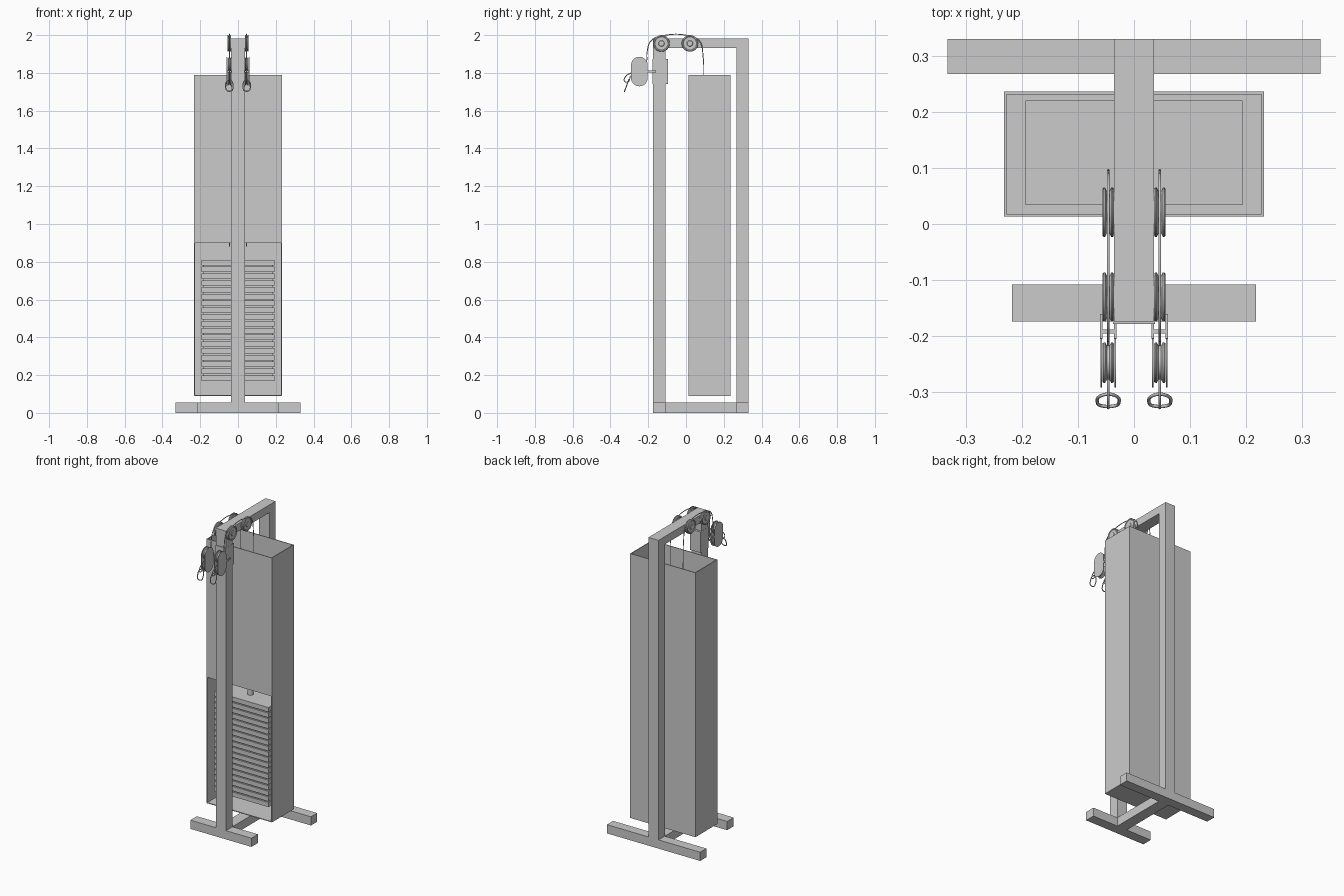
import bpy, bmesh, math
from mathutils import Vector, Matrix

if "Cube" in bpy.data.objects:
    bpy.data.objects.remove(bpy.data.objects["Cube"])


def finish(name, bm, smooth=False):
    bmesh.ops.recalc_face_normals(bm, faces=bm.faces)
    me = bpy.data.meshes.new(name)
    bm.to_mesh(me)
    bm.free()
    ob = bpy.data.objects.new(name, me)
    bpy.context.collection.objects.link(ob)
    if smooth:
        bpy.ops.object.select_all(action='DESELECT')
        ob.select_set(True)
        bpy.context.view_layer.objects.active = ob
        bpy.ops.object.shade_smooth_by_angle(angle=math.radians(35))
    return ob


def boxes(name, spans):
    """One object from boxes given as (x0, x1, y0, y1, z0, z1)."""
    bm = bmesh.new()
    for x0, x1, y0, y1, z0, z1 in spans:
        m = Matrix.Translation(((x0 + x1) / 2, (y0 + y1) / 2, (z0 + z1) / 2))
        m = m @ Matrix.Diagonal((x1 - x0, y1 - y0, z1 - z0, 1))
        bmesh.ops.create_cube(bm, size=1, matrix=m)
    return finish(name, bm)


def lathe_x(name, profile, centre, n=32):
    """Spin an (x offset, radius) profile about the x axis."""
    bm = bmesh.new()
    c = Vector(centre)
    rings = []
    for k in range(n):
        a = 2 * math.pi * k / n
        rings.append([bm.verts.new(c + Vector((x, r * math.cos(a), r * math.sin(a))))
                      for x, r in profile])
    for k in range(n):
        a, b = rings[k], rings[(k + 1) % n]
        for i in range(len(profile) - 1):
            bm.faces.new((a[i], a[i + 1], b[i + 1], b[i]))
    bm.faces.new([r[0] for r in rings])
    bm.faces.new([r[-1] for r in rings])
    return finish(name, bm, True)


def stadium(name, x, t, y, z, r, half, n=14):
    """Upright rounded plate of thickness t in the yz plane."""
    bm = bmesh.new()
    ring = []
    for sgn in (1, -1):
        for k in range(n + 1):
            a = math.pi * k / n
            ring.append((y + sgn * r * math.cos(a), z + sgn * (half + r * math.sin(a))))
    f = bm.faces.new([bm.verts.new((x - t / 2, p, q)) for p, q in ring])
    ext = bmesh.ops.extrude_face_region(bm, geom=[f])
    bmesh.ops.translate(bm, vec=(t, 0, 0),
                        verts=[v for v in ext['geom'] if isinstance(v, bmesh.types.BMVert)])
    return finish(name, bm, True)


def tube(name, pts, r, cyclic=False, handle='AUTO'):
    cu = bpy.data.curves.new(name, 'CURVE')
    cu.dimensions = '3D'
    cu.bevel_depth, cu.bevel_resolution, cu.resolution_u = r, 2, 8
    cu.use_fill_caps = not cyclic
    sp = cu.splines.new('BEZIER')
    sp.bezier_points.add(len(pts) - 1)
    sp.use_cyclic_u = cyclic
    for bp, p in zip(sp.bezier_points, pts):
        bp.co = p
        bp.handle_left_type = bp.handle_right_type = handle
    ob = bpy.data.objects.new(name, cu)
    bpy.context.collection.objects.link(ob)
    bpy.ops.object.select_all(action='DESELECT')
    ob.select_set(True)
    bpy.context.view_layer.objects.active = ob
    bpy.ops.object.convert(target='MESH')


# Frame of square tube
W = 0.036
boxes("front_foot", [(-0.217, 0.217, -0.174, -0.108, 0, 0.056)])
boxes("rear_foot", [(-0.332, 0.332, 0.267, 0.33, 0, 0.056)])
boxes("base_beam", [(-W, W, -0.108, 0.267, 0, 0.056)])
boxes("front_post", [(-W, W, -0.174, -0.108, 0.056, 1.932)])
boxes("rear_post", [(-W, W, 0.267, 0.33, 0.056, 1.932)])
boxes("top_beam", [(-W, W, -0.174, 0.33, 1.932, 1.982)])
boxes("post_collar", [(-W - .001, W + .001, -0.178, -0.094, 1.74, 1.874)])

# Shroud: open top, front panel only on the upper half
X, Y0, Y1, Z0, Z1, T = 0.232, 0.013, 0.236, 0.09, 1.79, 0.005
boxes("weight_shroud", [
    (-X, X, Y0, Y1, Z0, Z0 + T),
    (-X, -X + T, Y0, Y1, Z0 + T, Z1),
    (X - T, X, Y0, Y1, Z0 + T, Z1),
    (-X + T, X - T, Y1 - T, Y1, Z0 + T, Z1),
    (-X + T, X - T, Y0, Y0 + T, 0.9, Z1)])

# Weight stack with its lifting stem
N, low, high = 18, 0.17, 0.81
pitch = (high - low + 0.007) / N
boxes("weight_plates", [(-0.193, 0.193, 0.034, 0.22, low + i * pitch, low + (i + 1) * pitch - 0.007)
                        for i in range(N)])
boxes("stack_core", [(-0.185, 0.185, 0.042, 0.212, low + .005, high - .005)])
bm = bmesh.new()
bmesh.ops.create_cone(bm, cap_ends=True, segments=24, radius1=0.018, radius2=0.018, depth=0.06,
                      matrix=Matrix.Translation((0, 0.127, 0.84)))
finish("stack_stem", bm, True)


def sheave(R, w):
    """Grooved wheel profile with a raised hub."""
    half = [(w, 0.010), (w, 0.014), (w * .75, 0.016), (w * .75, R * .78), (w, R * .84),
            (w, R * .95), (w * .8, R), (w * .55, R), (w * .2, R * .84)]
    return [(-x, r) for x, r in half] + [(x, r) for x, r in reversed(half)]


for s, side in ((-1, "left"), (1, "right")):
    cx = s * 0.046
    # Top pulleys
    for y, where in ((-0.13, "front"), (0.021, "rear")):
        lathe_x(f"{side}_{where}_pulley", sheave(0.044, 0.010), (cx, y, 1.956))
    # Swivel block: two cheek plates around a pair of pulleys
    for o in (-1, 1):
        stadium(f"{side}_block_cheek", cx + o * 0.0125, 0.003, -0.247, 1.807, 0.044, 0.034)
        boxes(f"{side}_block_strap", [(cx + o * 0.0125 - .0025, cx + o * 0.0125 + .0025,
                                       -0.205, -0.16, 1.803, 1.813)])
    boxes(f"{side}_block_bracket", [(cx - 0.015, cx + 0.015, -0.195, -0.188, 1.803, 1.813)])
    for z, where in ((1.845, "upper"), (1.77, "lower")):
        lathe_x(f"{side}_{where}_block_pulley", sheave(0.036, 0.010), (cx, -0.247, z))
    # Cable over the top pulleys and through the block, ending in an eye
    path = [(0.094, 0.88), (0.094, 1.79), (0.091, 1.88), (0.07, 1.97), (0.021, 1.995),
            (-0.13, 1.995), (-0.185, 1.97), (-0.206, 1.91), (-0.212, 1.85), (-0.247, 1.809),
            (-0.29, 1.8), (-0.322, 1.778), (-0.326, 1.757), (-0.308, 1.752), (-0.294, 1.785)]
    tube(f"{side}_cable", [(cx, y, z) for y, z in path], 0.0025)
    # Snap hook, leaning forward
    hook = [(-.007, 0), (.007, 0), (.019, .75), (.012, 1), (-.012, 1), (-.019, .75)]
    tube(f"{side}_snap_hook", [(cx + x, -0.304 - 0.02 * t, 1.762 - 0.056 * t) for x, t in hook],
         0.003, True)
